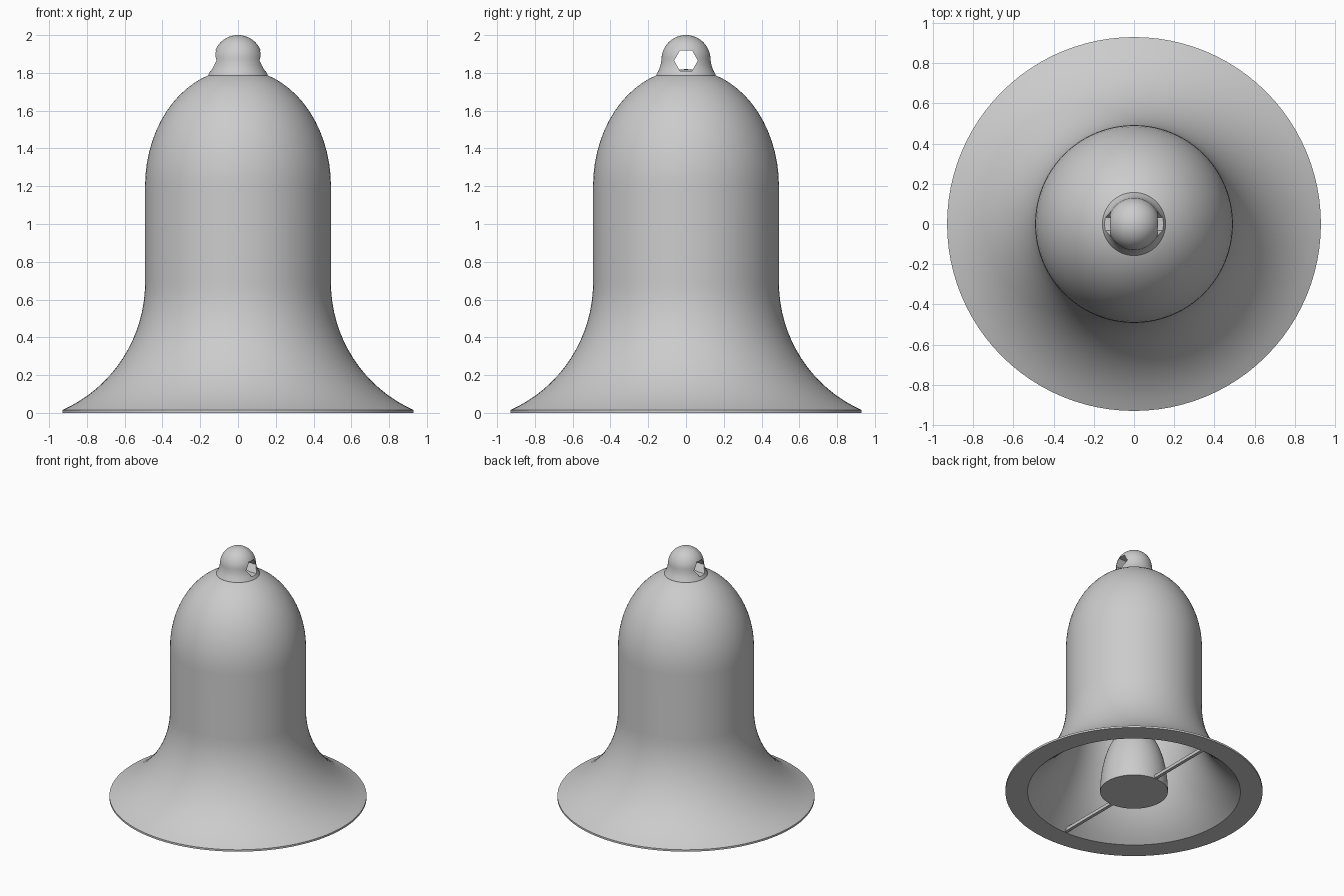
import bpy
import bmesh
from math import sin, cos, pi, radians, asin, sqrt
from mathutils import Matrix

if "Cube" in bpy.data.objects:
    bpy.data.objects.remove(bpy.data.objects["Cube"])

SEGMENTS = 96

grey = bpy.data.materials.new("plain grey")
grey.use_nodes = True
colour = (0.6, 0.6, 0.6, 1)
grey.diffuse_color = colour
grey.node_tree.nodes["Principled BSDF"].inputs["Base Color"].default_value = colour


def add_object(name, bm):
    bmesh.ops.recalc_face_normals(bm, faces=bm.faces)
    mesh = bpy.data.meshes.new(name)
    bm.to_mesh(mesh)
    bm.free()
    mesh.materials.append(grey)
    obj = bpy.data.objects.new(name, mesh)
    bpy.context.collection.objects.link(obj)
    return obj


def smooth(obj, angle=30):
    bpy.ops.object.select_all(action="DESELECT")
    obj.select_set(True)
    bpy.context.view_layer.objects.active = obj
    bpy.ops.object.shade_smooth_by_angle(angle=radians(angle))


def lathe(name, profile):
    """Spin (radius, height) points around the z axis."""
    bm = bmesh.new()
    verts = [bm.verts.new((r, 0, z)) for r, z in profile]
    edges = [bm.edges.new(pair) for pair in zip(verts, verts[1:])]
    bmesh.ops.spin(bm, geom=verts + edges, cent=(0, 0, 0), axis=(0, 0, 1),
                   angle=2 * pi, steps=SEGMENTS)
    bmesh.ops.remove_doubles(bm, verts=bm.verts, dist=0.0005)
    return add_object(name, bm)


def ellipse(a, b, z, start, end, steps=16):
    """Elliptical profile arc centred on the axis at height z."""
    angles = [start + (end - start) * i / steps for i in range(steps + 1)]
    return [(a * cos(t), z + b * sin(t)) for t in angles]


def flare(lip, lip_z, waist, waist_z, steps=16):
    """Concave arc from the lip up to a vertical waist."""
    dx, dz = lip - waist, waist_z - lip_z
    r = (dx * dx + dz * dz) / (2 * dx)
    sweep = asin(dz / r)
    angles = [sweep * (1 - i / steps) for i in range(steps + 1)]
    return [(waist + r - r * cos(t), waist_z - r * sin(t)) for t in angles]


# Bell shell: lip, flare, waist and dome outside, then the hollow inside
outer = flare(0.93, 0.015, 0.492, 0.69) + ellipse(0.492, 0.62, 1.2, 0, pi / 2)
inner = flare(0.77, 0, 0.42, 0.69) + ellipse(0.42, 0.54, 1.2, 0, pi / 2)
shell = lathe("bell_shell", outer[::-1] + [(0.93, 0)] + inner)
smooth(shell)

# Hanging knob: flared collar under a ball
collar = [(0, 1.76), (0.155, 1.76), (0.157, 1.79), (0.144, 1.815), (0.135, 1.84)]
knob = lathe("hanging_knob", collar + ellipse(0.13, 0.13, 1.87, 0, pi / 2))

# Six-sided hole through the knob from side to side
bm = bmesh.new()
bmesh.ops.create_cone(bm, cap_ends=True, segments=6, radius1=0.063, radius2=0.063,
                      depth=0.6, matrix=Matrix.Translation((0, 0, 1.865))
                      @ Matrix.Rotation(pi / 2, 4, "Y") @ Matrix.Rotation(pi / 2, 4, "Z"))
# Turn the hexagon so that its corners point front and back
tip = max(v.co.y for v in bm.verts)
if tip < 0.06:
    bmesh.ops.rotate(bm, verts=bm.verts, cent=(0, 0, 1.865),
                     matrix=Matrix.Rotation(pi / 6, 3, "X"))
cutter = add_object("hole_cutter", bm)
cutter.hide_render = True
cut = knob.modifiers.new("hole", "BOOLEAN")
cut.operation = "DIFFERENCE"
cut.solver = "EXACT"
cut.object = cutter
bpy.context.view_layer.objects.active = knob
bpy.ops.object.modifier_apply(modifier=cut.name)
bpy.data.objects.remove(cutter)
smooth(knob)

# Clapper: half ellipsoid with a flat base
clapper = lathe("clapper", [(0, 0)] + ellipse(0.245, 0.53, 0, 0, pi / 2))
smooth(clapper)

# Thin bar holding the clapper across the mouth, front to back
bm = bmesh.new()
bmesh.ops.create_cube(bm, size=1, matrix=Matrix.Translation((0, 0, 0.0145))
                      @ Matrix.Diagonal((0.025, 1.54, 0.025, 1)))
add_object("clapper_bar", bm)
